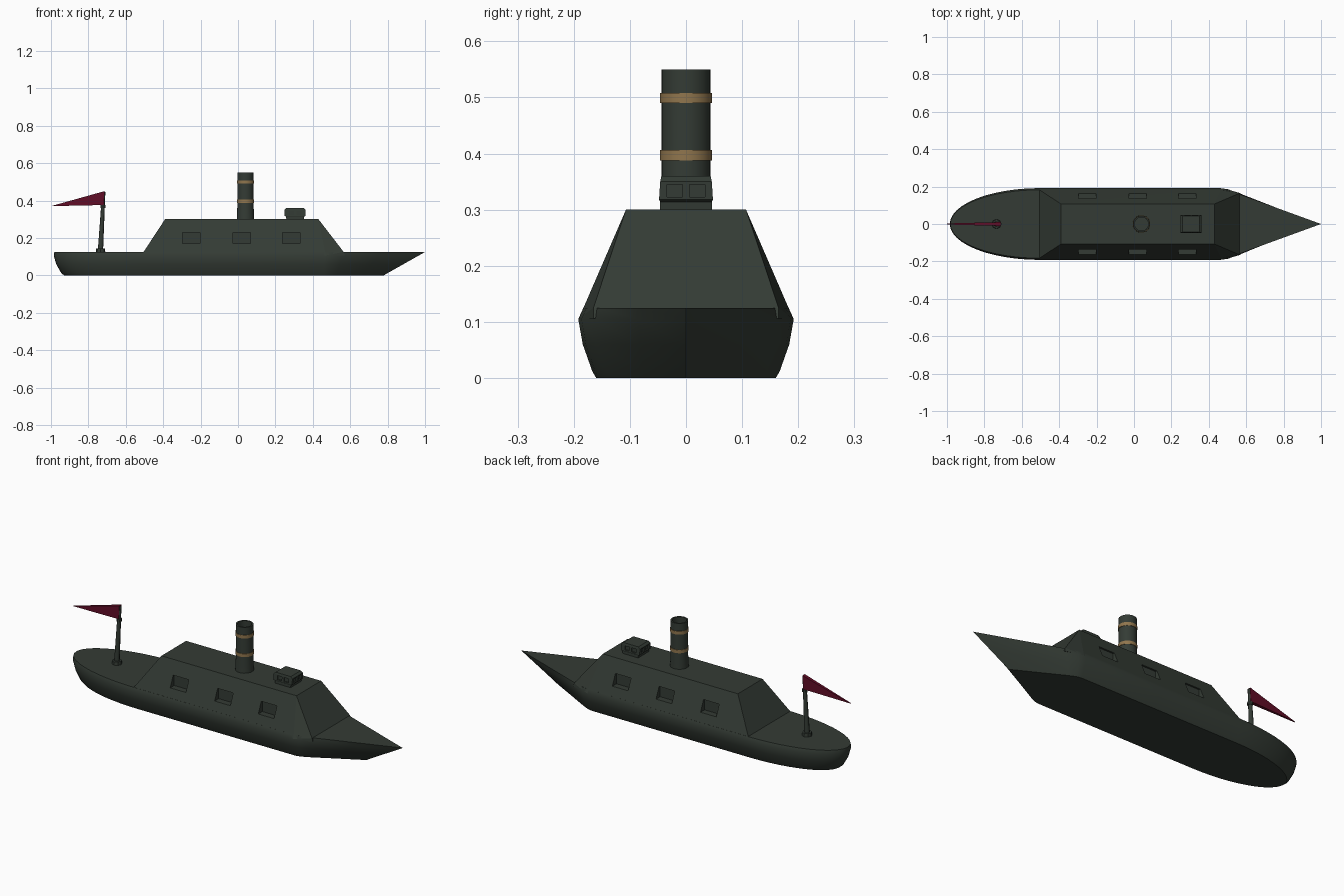
import bpy, bmesh, math
from mathutils import Matrix, Vector

cube = bpy.data.objects.get("Cube")
if cube:
    bpy.data.objects.remove(cube, do_unlink=True)


def material(name, rgb):
    m = bpy.data.materials.new(name)
    m.use_nodes = True
    m.diffuse_color = (*rgb, 1)
    bsdf = next(n for n in m.node_tree.nodes if n.type == 'BSDF_PRINCIPLED')
    bsdf.inputs["Base Color"].default_value = (*rgb, 1)
    bsdf.inputs["Roughness"].default_value = 0.8
    return m


iron = material("dark green iron", (0.034, 0.044, 0.035))
brass = material("dull brass", (0.28, 0.18, 0.075))
red = material("crimson cloth", (0.12, 0.004, 0.02))


def finish(bm, name, mat, smooth=None):
    bmesh.ops.recalc_face_normals(bm, faces=bm.faces)
    mesh = bpy.data.meshes.new(name)
    bm.to_mesh(mesh)
    bm.free()
    mesh.materials.append(mat)
    ob = bpy.data.objects.new(name, mesh)
    bpy.context.collection.objects.link(ob)
    if smooth:
        bpy.ops.object.select_all(action='DESELECT')
        bpy.context.view_layer.objects.active = ob
        ob.select_set(True)
        bpy.ops.object.shade_smooth_by_angle(angle=math.radians(smooth))
    return ob


def add_box(bm, center, size):
    bmesh.ops.create_cube(bm, size=1, matrix=Matrix.Translation(center) @ Matrix.Diagonal((*size, 1)))


def loft(bm, rings, closed_profile=False):
    """Skin a stack of point rings; cap the ends unless the profile closes."""
    loops = [[bm.verts.new(p) for p in ring] for ring in rings]
    pairs = list(zip(loops, loops[1:]))
    if closed_profile:
        pairs.append((loops[-1], loops[0]))
    else:
        bm.faces.new(loops[0])
        bm.faces.new(loops[-1])
    n = len(loops[0])
    for a, b in pairs:
        for i in range(n):
            j = (i + 1) % n
            bm.faces.new((a[i], a[j], b[j], b[i]))


def circle(center, radius, n=24):
    x, y, z = center
    return [(x + radius * math.cos(math.tau * i / n),
             y + radius * math.sin(math.tau * i / n), z) for i in range(n)]


def carve(ob, boxes):
    """Cut box-shaped recesses into an object."""
    bm = bmesh.new()
    for center, size in boxes:
        add_box(bm, center, size)
    cutter = finish(bm, "recess_cutter", iron)
    cutter.hide_render = True
    mod = ob.modifiers.new("recesses", 'BOOLEAN')
    mod.operation, mod.solver, mod.object = 'DIFFERENCE', 'EXACT', cutter
    bpy.context.view_layer.objects.active = ob
    bpy.ops.object.modifier_apply(modifier=mod.name)
    bpy.data.objects.remove(cutter, do_unlink=True)


# Hull: rounded stern, straight sides, pointed overhanging bow
def hull_ring(z, stern, bow, half):
    side = []
    for i in range(13):
        a = math.pi / 2 * i / 12
        side.append((-0.5 - (-0.5 - stern) * math.cos(a), half * math.sin(a)))
    side += [(0.0, half), (0.46, half)]
    for t, w in ((0.08, 0.97), (0.2, 0.86), (0.58, 0.45), (1, 0)):
        side.append((0.46 + (bow - 0.46) * t, half * w))
    lower = [(x, -y) for x, y in side[-2:0:-1]]
    return [(x, y, z) for x, y in side + lower]


bm = bmesh.new()
loft(bm, [hull_ring(0.0, -0.93, 0.78, 0.16),
          hull_ring(0.012, -0.945, 0.8, 0.167),
          hull_ring(0.06, -0.972, 0.885, 0.184),
          hull_ring(0.105, -0.985, 0.965, 0.192),
          hull_ring(0.125, -0.982, 1.0, 0.183)])
finish(bm, "hull", iron, 35)

# Sloped armoured casemate
bm = bmesh.new()
for s in (-1, 1):
    for x, y, z in ((-0.39, 0.107, 0.3), (0.43, 0.107, 0.3), (-0.505, 0.182, 0.125),
                    (0.565, 0.165, 0.125), (-0.5, 0.19, 0.106), (0.47, 0.191, 0.106),
                    (0.57, 0.165, 0.106)):
        bm.verts.new((x, s * y, z))
bmesh.ops.convex_hull(bm, input=bm.verts[:])
casemate = finish(bm, "casemate", iron)
carve(casemate, [((x, s * 0.17, 0.2), (0.095, 0.084, 0.06))
                 for x in (-0.25, 0.02, 0.285) for s in (-1, 1)])

# Pilot house with small sunken windows
bm = bmesh.new()
loft(bm, [[(0.305 + sx * hx, sy * hy, z) for sx, sy in ((-1, -1), (1, -1), (1, 1), (-1, 1))]
          for hx, hy, z in ((0.046, 0.046, 0.295), (0.048, 0.046, 0.314), (0.057, 0.048, 0.318),
                            (0.057, 0.046, 0.35), (0.046, 0.044, 0.36))])
pilot = finish(bm, "pilot_house", iron)
windows = []
for s in (-1, 1):
    for k in (-0.02, 0.02):
        windows.append(((0.305 + s * 0.06, k, 0.334), (0.022, 0.027, 0.022)))
        windows.append(((0.305 + k, s * 0.05, 0.334), (0.027, 0.02, 0.022)))
carve(pilot, windows)

# Hollow funnel and its two bands
FX = 0.04


def tube(name, mat, profile):
    bm = bmesh.new()
    loft(bm, [circle((FX, 0, z), r) for r, z in profile], closed_profile=True)
    return finish(bm, name, mat, 40)


tube("funnel", iron, [(0.047, 0.295), (0.044, 0.36), (0.044, 0.55), (0.036, 0.55), (0.036, 0.31)])
for i, z in enumerate((0.397, 0.499)):
    tube(f"funnel_band_{i + 1}", brass,
         [(0.043, z - 0.009), (0.0465, z - 0.009), (0.0465, z + 0.009), (0.043, z + 0.009)])
bm = bmesh.new()
bmesh.ops.create_circle(bm, cap_ends=True, segments=24, radius=0.037,
                        matrix=Matrix.Translation((FX, 0, 0.32)))
finish(bm, "funnel_floor", iron)

# Leaning flagstaff on a small block
bm = bmesh.new()
loft(bm, [circle((-0.735, 0, 0.12), 0.026, 8), circle((-0.735, 0, 0.143), 0.024, 8)])
finish(bm, "staff_base", iron)
bm = bmesh.new()
loft(bm, [circle((-0.735, 0, 0.14), 0.014, 8), circle((-0.722, 0, 0.37), 0.01, 8),
          circle((-0.718, 0, 0.445), 0.009, 8)])
finish(bm, "flagstaff", iron, 50)
bm = bmesh.new()
loft(bm, [circle((-0.722, 0, 0.36), 0.014, 8), circle((-0.722, 0, 0.376), 0.014, 8)])
finish(bm, "staff_collar", iron)

# Triangular pennant
bm = bmesh.new()
loft(bm, [[(-0.714, y, 0.45), (-0.718, y, 0.376), (-1.0, y * 0.3, 0.37)] for y in (-0.01, 0.01)])
finish(bm, "pennant", red)
